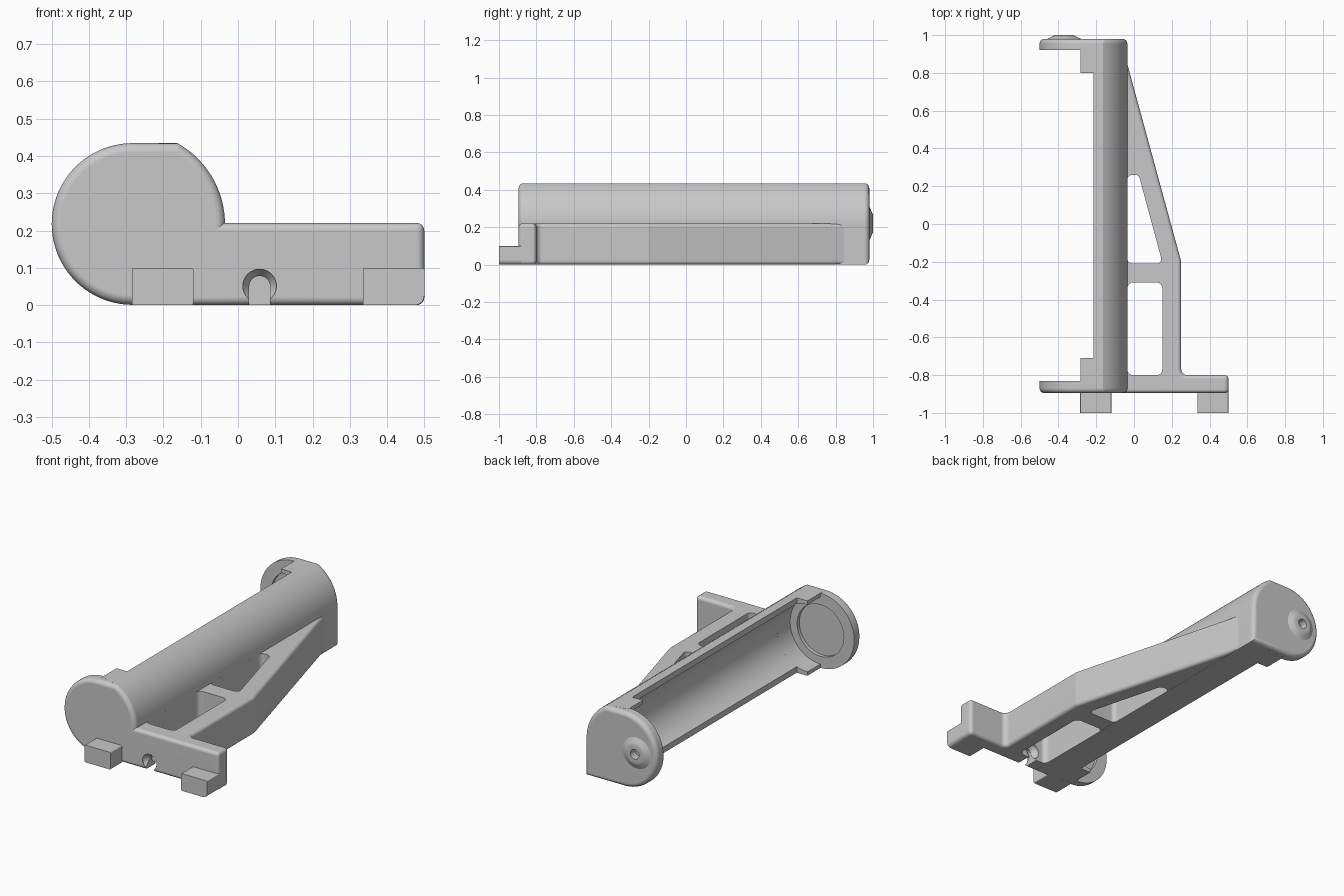
import bpy, bmesh
from math import sin, cos, acos, pi, radians
from mathutils import Vector

if "Cube" in bpy.data.objects:
    bpy.data.objects.remove(bpy.data.objects["Cube"])

GREY = bpy.data.materials.new("plain grey")
GREY.use_nodes = True
GREY.diffuse_color = (0.58, 0.58, 0.58, 1)
GREY.node_tree.nodes["Principled BSDF"].inputs["Base Color"].default_value = (0.58, 0.58, 0.58, 1)

CX, CZ = -0.283, 0.2175          # axis of the cradle
R_END, R_OUT, R_BORE = 0.217, 0.248, 0.195
TOP, SIDE = 0.435, -0.035        # cradle height and flank
FRONT, BACK = -0.895, 0.98


def arc(cx, cy, r, a0, a1, n):
    return [(cx + r * cos(a0 + (a1 - a0) * i / n), cy + r * sin(a0 + (a1 - a0) * i / n))
            for i in range(n + 1)]


def rounded(corners, n=6):
    """Round each (x, y, radius) corner of a polygon."""
    out = []
    for i, (x, y, r) in enumerate(corners):
        p = Vector((x, y))
        if r == 0:
            out.append((x, y))
            continue
        a = (Vector(corners[i - 1][:2]) - p).normalized()
        b = (Vector(corners[(i + 1) % len(corners)][:2]) - p).normalized()
        half = acos(max(-1, min(1, a.dot(b)))) / 2
        t = r * cos(half) / sin(half)
        c = p + (a + b).normalized() * (r / sin(half))
        u, v = p + a * t - c, p + b * t - c
        sweep = pi - 2 * half
        for k in range(n + 1):
            s = sweep * k / n
            out.append(tuple(c + (u * sin(sweep - s) + v * sin(s)) / sin(sweep)))
    return out


def add(name, bm):
    bmesh.ops.recalc_face_normals(bm, faces=bm.faces[:])
    me = bpy.data.meshes.new(name)
    bm.to_mesh(me)
    bm.free()
    me.materials.append(GREY)
    ob = bpy.data.objects.new(name, me)
    bpy.context.collection.objects.link(ob)
    return ob


def loft(name, rings, soft_y=None):
    """Skin a closed solid through equal-length rings; soften the rim lying at soft_y."""
    bm = bmesh.new()
    vs = [[bm.verts.new(p) for p in ring] for ring in rings]
    n = len(vs[0])
    for a, b in zip(vs, vs[1:]):
        for i in range(n):
            bm.faces.new((a[i], a[(i + 1) % n], b[(i + 1) % n], b[i]))
    bm.faces.new(vs[0][::-1])
    bm.faces.new(vs[-1])
    if soft_y is not None:
        bmesh.ops.recalc_face_normals(bm, faces=bm.faces[:])
        rim = [e for e in bm.edges if all(abs(v.co.y - soft_y) < 1e-5 for v in e.verts)]
        bmesh.ops.bevel(bm, geom=rim, offset=0.025, segments=4, profile=0.5, affect="EDGES")
    return add(name, bm)


def along_y(name, pts, y0, y1, soft_y=None):
    return loft(name, [[(x, y, z) for x, z in pts] for y in (y0, y1)], soft_y)


def along_z(name, pts, z0, z1):
    return loft(name, [[(x, y, z) for x, y in pts] for z in (z0, z1)])


def round_y(name, x, z, sections):
    """Turned solid on a y axis from (y, radius) sections."""
    return loft(name, [[(px, y, pz) for px, pz in arc(x, z, r, 0, 2 * pi, 48)[:-1]]
                       for y, r in sections])


def finish(ob, bevel=0, cutters=()):
    """Apply soft edges and cuts, then shade."""
    if bevel:
        m = ob.modifiers.new("soft_edges", "BEVEL")
        m.width, m.segments = bevel, 4
        m.limit_method, m.angle_limit = "ANGLE", radians(40)
        m.use_clamp_overlap = False
    for c in cutters:
        c.hide_render = True
        m = ob.modifiers.new("cut", "BOOLEAN")
        m.operation, m.solver, m.object = "DIFFERENCE", "EXACT", c
    dg = bpy.context.evaluated_depsgraph_get()
    me = bpy.data.meshes.new_from_object(ob.evaluated_get(dg))
    ob.modifiers.clear()
    ob.data = me
    bpy.ops.object.select_all(action="DESELECT")
    ob.select_set(True)
    bpy.context.view_layer.objects.active = ob
    bpy.ops.object.shade_smooth_by_angle(angle=radians(30))
    ob.modifiers.new("even_shading", "WEIGHTED_NORMAL").keep_sharp = True


def discard(*cutters):
    for c in cutters:
        bpy.data.objects.remove(c)


# Outline shared by cradle wall and end plates: truncated arc down to a flat flank
a_top = pi / 2 - acos((TOP - CZ) / R_OUT)
flank = arc(CX, CZ, R_OUT, a_top, 0, 18) + [(SIDE, 0)]


def wall_profile(edge):
    t = acos((edge - CX) / R_BORE)
    return [(edge, TOP)] + flank + [(edge, 0)] + arc(CX, CZ, R_BORE, -t, t, 36)


# Long half-open cradle and the retaining lips at its ends
finish(along_y("cradle_wall", wall_profile(-0.215), FRONT + 0.025, BACK - 0.025))
finish(along_y("front_lips", wall_profile(-0.283), -0.85, -0.71))
finish(along_y("back_lips", wall_profile(-0.283), 0.8, 0.94))

# End plates with a shallow round contact recess
plate = flank + arc(CX, CZ, R_END, -pi / 2, -3 * pi / 2, 40)
front_recess = round_y("front_recess_cutter", CX, CZ, [(-0.85, 0.15), (-0.8, 0.15)])
back_recess = round_y("back_recess_cutter", CX, CZ, [(0.9, 0.15), (0.94, 0.15)])
contact_hole = round_y("contact_hole_cutter", -0.37, 0.22, [(0.955, 0.028), (1.02, 0.028)])
finish(along_y("front_plate", plate, FRONT, -0.83, FRONT), 0, [front_recess])
finish(along_y("back_plate", plate, 0.92, BACK, BACK), 0, [back_recess, contact_hole])

# Raised conical boss on the back plate
boss = round_y("back_boss", -0.37, 0.22, [(0.97, 0.09), (0.98, 0.09), (0.992, 0.065), (1.0, 0.048)])
finish(boss, 0, [contact_hole])

# Side brace and front arm in one plan outline, with two windows
plan = rounded([(-0.2, FRONT, 0), (0.5, FRONT, 0.02), (0.5, -0.8, 0.02), (0.25, -0.8, 0.03),
                (0.25, -0.2, 0.03), (-0.05, 0.9, 0), (-0.05, -0.855, 0), (-0.2, -0.855, 0)])
windows = [
    along_z("lower_window_cutter", rounded([(SIDE, -0.8, 0.03), (0.15, -0.8, 0.03),
            (0.15, -0.31, 0.03), (SIDE, -0.31, 0.03)]), -0.1, 0.4),
    along_z("upper_window_cutter", rounded([(SIDE, -0.21, 0.025), (0.152, -0.21, 0.025),
            (0.025, 0.26, 0.025), (SIDE, 0.26, 0.025)]), -0.1, 0.4)]

# Cable keyhole through the arm, widened at both faces
keyhole = along_y("cable_slot_cutter", arc(0.058, 0.05, 0.028, 0, pi, 16)
                  + [(0.03, -0.02), (0.086, -0.02)], -0.95, -0.75)
sinks = [round_y("cable_sink_cutter", 0.058, 0.051, s) for s in
         ([(-0.92, 0.045), (-0.885, 0.045), (-0.86, 0.028)],
          [(-0.84, 0.028), (-0.815, 0.045), (-0.78, 0.045)])]
finish(along_z("brace_frame", plan, 0, 0.22), 0.02, windows + [keyhole] + sinks)

# Two mounting feet at the front
for name, x0, x1, r in (("inner_foot", -0.285, -0.12, 0.005), ("outer_foot", 0.335, 0.5, 0.025)):
    foot = rounded([(x0, 0, 0.005), (x1, 0, r), (x1, 0.1, 0.005), (x0, 0.1, 0.005)])
    finish(along_y(name, foot, -1.0, -0.87))

discard(front_recess, back_recess, contact_hole, keyhole, *windows, *sinks)
